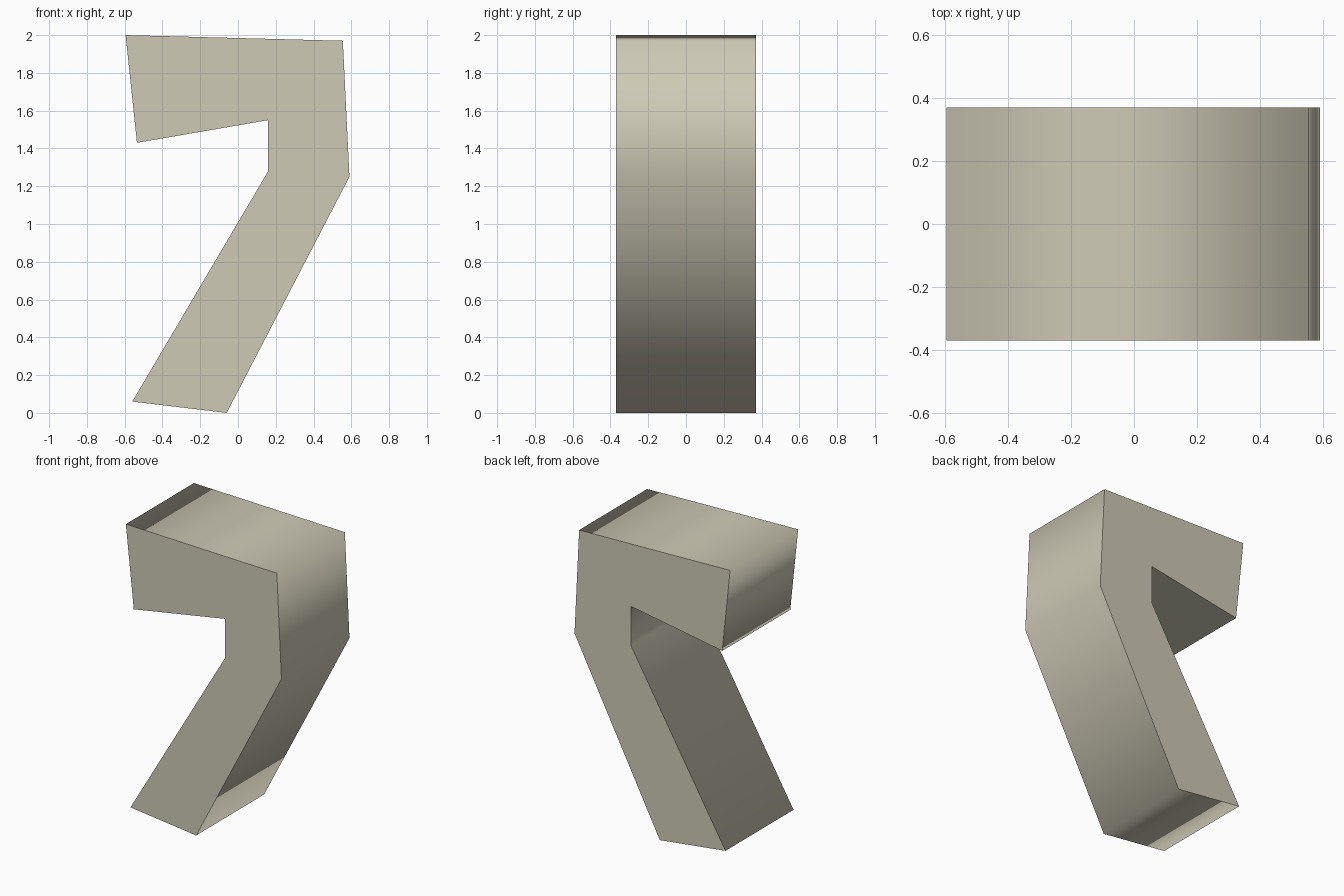
import bpy
import bmesh
from mathutils import Vector

cube = bpy.data.objects.get("Cube")
if cube:
    bpy.data.objects.remove(cube, do_unlink=True)

# Warm grey stone colour
stone = bpy.data.materials.new("warm_grey")
stone.use_nodes = True
colour = (0.62, 0.59, 0.47, 1.0)
stone.diffuse_color = colour
stone.node_tree.nodes["Principled BSDF"].inputs["Base Color"].default_value = colour

# Hooked bar outline in x, z
outline = [(-0.595, 2.0), (0.555, 1.97), (0.59, 1.25), (-0.06, 0.0),
           (-0.56, 0.06), (0.16, 1.28), (0.16, 1.55), (-0.535, 1.43)]
half_depth = 0.37

# Front face, extruded to the back
bm = bmesh.new()
front = bm.faces.new([bm.verts.new((x, -half_depth, z)) for x, z in outline])
result = bmesh.ops.extrude_face_region(bm, geom=[front], use_keep_orig=True)
moved = [v for v in result["geom"] if isinstance(v, bmesh.types.BMVert)]
bmesh.ops.translate(bm, verts=moved, vec=Vector((0, 2 * half_depth, 0)))
bmesh.ops.recalc_face_normals(bm, faces=bm.faces)

# Smooth band around the sides, flat caps with sharp rims
for face in bm.faces:
    is_cap = abs(face.normal.y) > 0.5
    face.smooth = not is_cap
    if is_cap:
        for edge in face.edges:
            edge.smooth = False

mesh = bpy.data.meshes.new("hooked_bar")
bm.to_mesh(mesh)
bm.free()
mesh.materials.append(stone)
bar = bpy.data.objects.new("hooked_bar", mesh)
bpy.context.collection.objects.link(bar)
